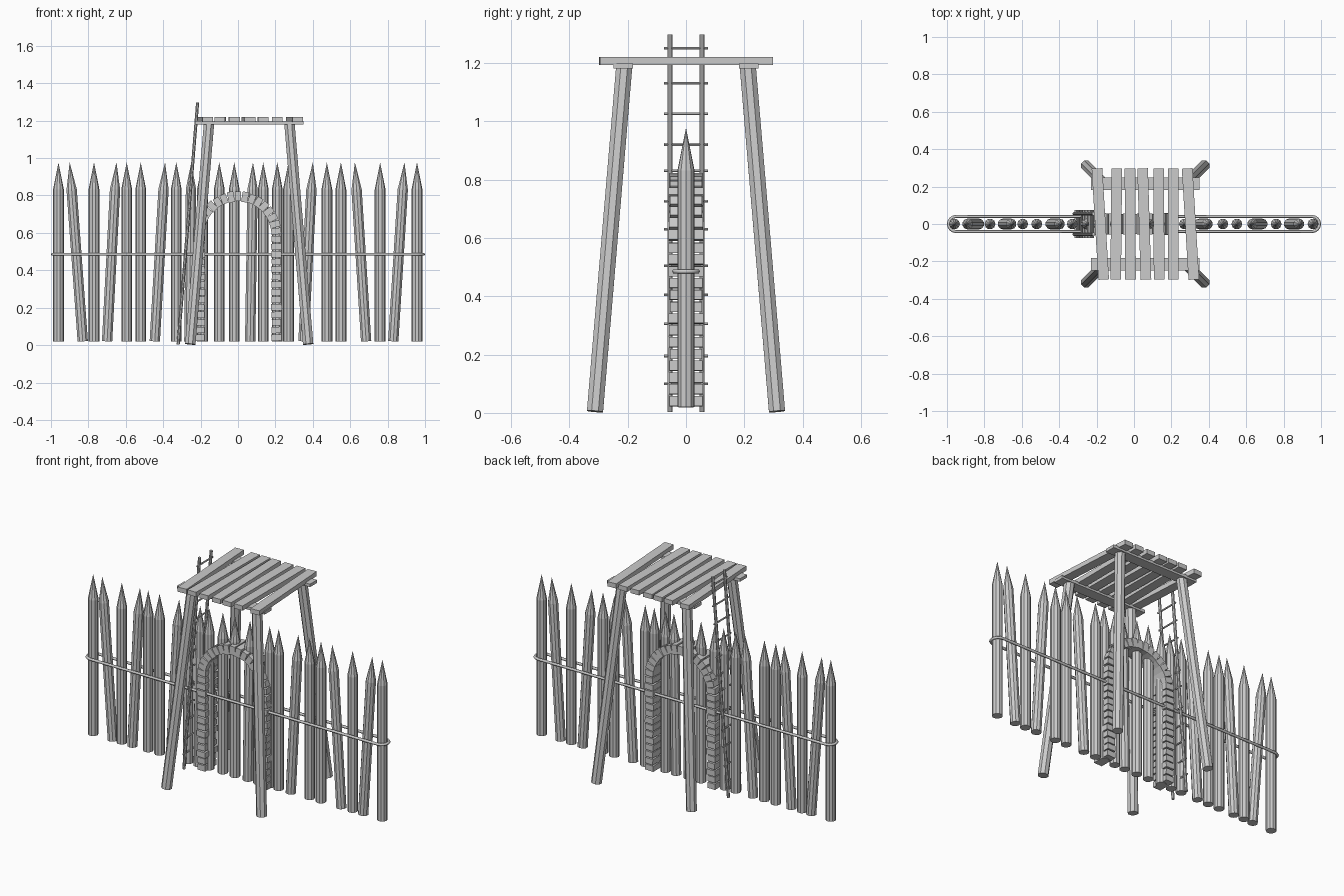
import bpy, bmesh, math, random
from mathutils import Vector, Matrix

if "Cube" in bpy.data.objects:
    bpy.data.objects.remove(bpy.data.objects["Cube"])

random.seed(4)

def finish(bm, name):
    bmesh.ops.recalc_face_normals(bm, faces=bm.faces)
    me = bpy.data.meshes.new(name)
    bm.to_mesh(me)
    bm.free()
    ob = bpy.data.objects.new(name, me)
    bpy.context.collection.objects.link(ob)
    return ob

def add_pole(bm, a, b, r1, r2=None, sides=8):
    a, b = Vector(a), Vector(b)
    d = b - a
    m = Matrix.Translation((a + b) / 2) @ d.to_track_quat('Z', 'Y').to_matrix().to_4x4()
    m = m @ Matrix.Rotation(math.pi / sides, 4, 'Z')
    bmesh.ops.create_cone(bm, cap_ends=True, segments=sides, radius1=r1,
                          radius2=r1 if r2 is None else r2, depth=d.length, matrix=m)

def add_box(bm, loc, size, rot=0.0, axis='Z'):
    m = (Matrix.Translation(loc) @ Matrix.Rotation(rot, 4, axis)
         @ Matrix.Diagonal((*size, 1)))
    bmesh.ops.create_cube(bm, size=1, matrix=m)

# Palisade stakes: (x at bottom, x at tip)
stakes = [(-.96, -.96), (-.83, -.90), (-.77, -.77), (-.70, -.65), (-.595, -.595),
          (-.52, -.52), (-.445, -.39), (-.33, -.33), (-.26, -.25), (-.19, -.19),
          (-.10, -.10), (-.02, -.02), (.065, .08), (.135, .135), (.21, .21),
          (.27, .27), (.35, .40), (.475, .475), (.55, .55), (.685, .625),
          (.76, .76), (.83, .89), (.957, .957)]
for i, (x0, x1) in enumerate(stakes):
    bm = bmesh.new()
    lo, tip = Vector((x0, 0, .02)), Vector((x1, 0, .975))
    shoulder = lo.lerp(tip, .85)
    add_pole(bm, lo, shoulder, .029, sides=10)
    add_pole(bm, shoulder, tip, .029, .0005, sides=10)
    finish(bm, f"stake_{i + 1}")

# Rope looped around the palisade
cu = bpy.data.curves.new("rope", 'CURVE')
cu.dimensions = '3D'
cu.bevel_depth = .008
cu.bevel_resolution = 1
pts = []
for side in (1, -1):
    for k in range(9):
        t = math.radians(-90 + 180 * k / 8)
        pts.append((side * (.952 + .04 * math.cos(t)), side * .04 * math.sin(t), .485, 1))
sp = cu.splines.new('POLY')
sp.points.add(len(pts) - 1)
for p, co in zip(sp.points, pts):
    p.co = co
sp.use_cyclic_u = True
bpy.context.collection.objects.link(bpy.data.objects.new("rope", cu))

# Stone gateway arch
bm = bmesh.new()
R, spring = .205, .59
for side in (-1, 1):
    for k in range(14):
        w = .052 + random.uniform(-.004, .006)
        add_box(bm, (side * R, 0, .04 + k * .0405),
                (w, .108 + random.uniform(0, .012), .034),
                random.uniform(-.05, .05), 'Y')
n = 17
for k in range(n):
    t = math.pi * (k + .5) / n
    add_box(bm, (R * math.cos(t), 0, spring + R * math.sin(t)),
            (.052 + random.uniform(-.003, .006), .108 + random.uniform(0, .012), .034),
            -t, 'Y')
finish(bm, "stone_arch")

# Splayed tower legs
for sx in (-1, 1):
    for sy in (-1, 1):
        bm = bmesh.new()
        add_pole(bm, (.06 + sx * .315, sy * .312, .005),
                 (.06 + sx * .215, sy * .212, 1.185), .03)
        finish(bm, f"tower_leg_{'right' if sx > 0 else 'left'}_{'back' if sy > 0 else 'front'}")

# Platform beams
for sy, name in ((-1, "front_beam"), (1, "back_beam")):
    bm = bmesh.new()
    add_box(bm, (.06, sy * .215, 1.189), (.58, .066, .018))
    finish(bm, name)

# Platform planks: (x, twist)
planks = [(-.18, .06), (-.095, -.01), (-.02, .005), (.055, .03), (.133, .005), (.21, 0), (.302, .06)]
for i, (x, twist) in enumerate(planks):
    bm = bmesh.new()
    add_box(bm, (x, 0, 1.206), (.057, .595, .028), twist)
    finish(bm, f"plank_{i + 1}")

# Ladder leaning on the platform
bm = bmesh.new()
foot, head = Vector((-.32, 0, .003)), Vector((-.216, 0, 1.297))
for sy in (-1, 1):
    off = Vector((0, sy * .055, 0))
    add_pole(bm, foot + off, head + off, .009)
for z in (.1, .195, .305, .405, .505, .63, .725, .83, .92, 1.025, 1.13, 1.25):
    p = foot.lerp(head, z / 1.297)
    add_pole(bm, (p.x, -.075, z), (p.x, .075, z), .005, sides=6)
finish(bm, "ladder")
